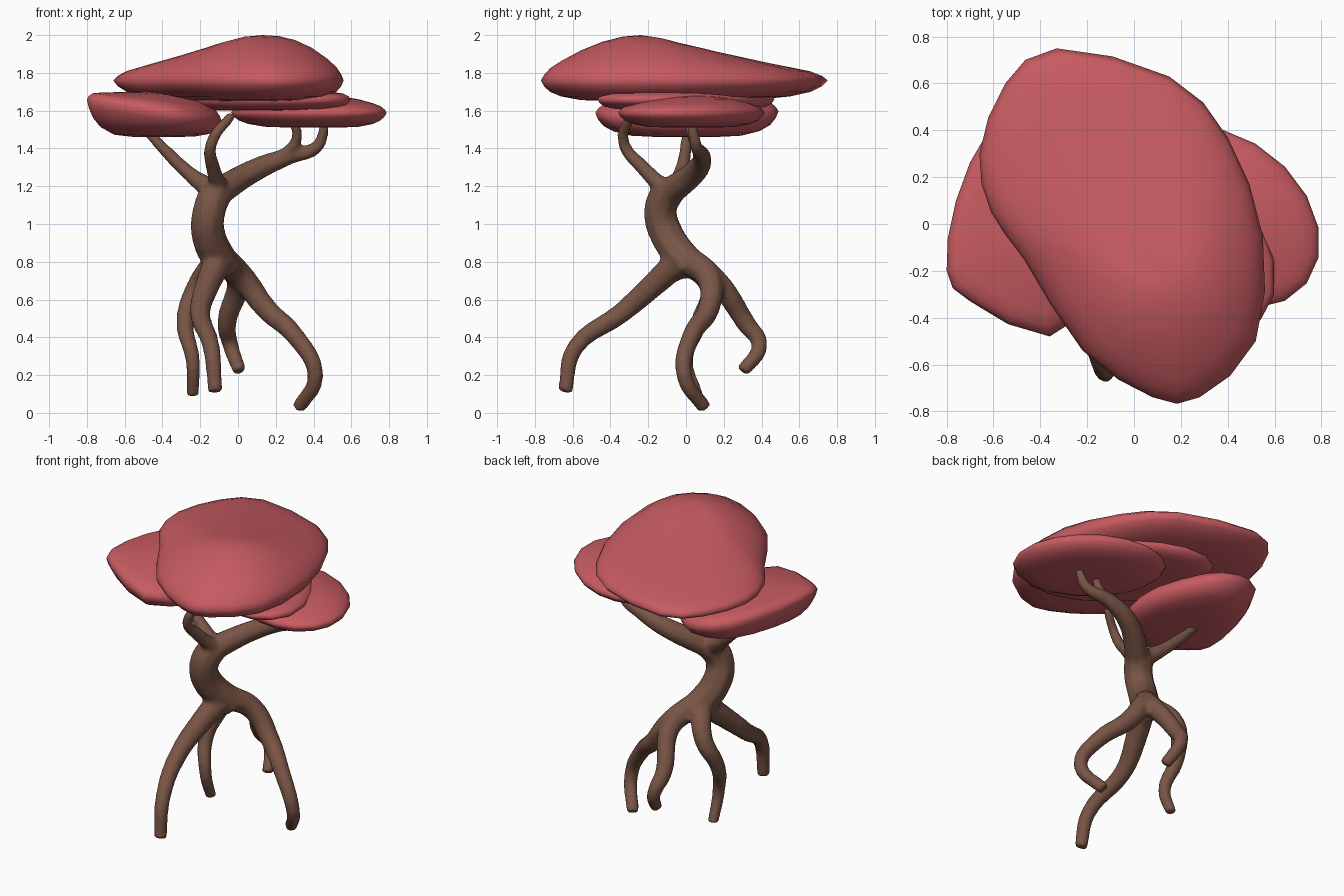
import bpy, bmesh, math

cube = bpy.data.objects.get("Cube")
if cube:
    bpy.data.objects.remove(cube, do_unlink=True)


def material(name, color):
    mat = bpy.data.materials.new(name)
    mat.use_nodes = True
    mat.diffuse_color = color
    mat.node_tree.nodes["Principled BSDF"].inputs["Base Color"].default_value = color
    return mat


bark = material("brown bark", (0.19, 0.09, 0.06, 1))
leaf = material("coral red leaves", (0.57, 0.105, 0.12, 1))


def add_object(name, mesh, mat):
    obj = bpy.data.objects.new(name, mesh)
    bpy.context.collection.objects.link(obj)
    mesh.materials.clear()
    mesh.materials.append(mat)
    mesh.shade_smooth()
    return obj


# Limbs are tapered tubes along smooth paths
curve = bpy.data.curves.new("limb_paths", "CURVE")
curve.dimensions = "3D"
curve.bevel_depth = 1
curve.bevel_resolution = 2
curve.use_fill_caps = True
curve.resolution_u = 5


def limb(start_radius, end_radius, *path):
    spline = curve.splines.new("BEZIER")
    spline.bezier_points.add(len(path) - 1)
    for i, (point, position) in enumerate(zip(spline.bezier_points, path)):
        point.co = position
        point.handle_left_type = point.handle_right_type = "AUTO"
        # thick at the joint, quickly settling to the slim limb
        remaining = 1 - i / (len(path) - 1)
        point.radius = end_radius + (start_radius - end_radius) * remaining ** 1.3


# Trunk
limb(.095, .09, (-.07, .03, .76), (-.16, -.11, .96), (-.15, -.135, 1.08), (-.11, -.09, 1.18))
# Right branch with its side twig
limb(.08, .026, (-.12, -.1, 1.16), (.1, .06, 1.29), (.27, .085, 1.36),
     (.42, .055, 1.41), (.46, .03, 1.53))
limb(.036, .026, (.22, .08, 1.34), (.31, .04, 1.45), (.29, 0, 1.56))
# Left branch and front branch
limb(.065, .026, (-.12, -.09, 1.17), (-.25, -.03, 1.26), (-.51, .01, 1.52))
limb(.05, .027, (-.09, -.11, 1.18), (-.13, -.22, 1.29), (-.14, -.33, 1.43), (-.03, -.29, 1.58))
# Front root
limb(.08, .04, (-.1, -.03, .81), (-.16, -.17, .68), (-.2, -.34, .53),
     (-.14, -.59, .34), (-.12, -.64, .11))
# Left root
limb(.07, .034, (-.11, 0, .81), (-.22, .13, .66), (-.28, .07, .48),
     (-.24, 0, .28), (-.24, .06, .09))
# Back root
limb(.075, .038, (-.07, .02, .8), (0, .16, .7), (-.06, .32, .47),
     (-.04, .39, .36), (.01, .3, .22))
# Right root
limb(.08, .039, (-.08, .01, .81), (.02, .12, .72), (.15, .12, .55),
     (.3, .03, .41), (.41, -.01, .2), (.32, .1, .025))

paths = bpy.data.objects.new("limb_paths", curve)
bpy.context.collection.objects.link(paths)
bpy.context.view_layer.update()
tubes = bpy.data.meshes.new_from_object(paths.evaluated_get(bpy.context.evaluated_depsgraph_get()))
bpy.data.objects.remove(paths, do_unlink=True)

# Weld all limbs into one skin with soft crotches
wood = add_object("trunk_roots_and_branches", tubes, bark)
remesh = wood.modifiers.new("weld", "REMESH")
remesh.mode = "VOXEL"
remesh.voxel_size = 0.014
remesh.use_smooth_shade = True
soften = wood.modifiers.new("soften", "SMOOTH")
soften.factor = 0.5
soften.iterations = 6


def oval(x, y, length, width, turn, count=18):
    """Rotated ellipse outline."""
    c, s = math.cos(math.radians(turn)), math.sin(math.radians(turn))
    points = []
    for i in range(count):
        angle = math.tau * i / count
        u, v = length * math.cos(angle), width * math.sin(angle)
        points.append((x + u * c - v * s, y + u * s + v * c))
    return points


def rounded(points):
    """Closed outline with a smooth extra point between each pair of corners."""
    result = []
    n = len(points)
    for i in range(n):
        a, b, c, d = (points[(i + k) % n] for k in (-1, 0, 1, 2))
        result.append(b)
        result.append(tuple((9 * (b[k] + c[k]) - a[k] - d[k]) / 16 for k in (0, 1)))
    return result


def canopy(name, outline, apex, rim, bottom, dome, lip, slope=0):
    """Leaf pad: rings shrink from a rounded rim to the apex above and a flat belly below."""
    bm = bmesh.new()
    ax, ay, az = apex

    def ring(t, upper):
        verts = []
        roundness = lip * min(1, (1 - t) / .1) ** .5
        for x, y in outline:
            edge = rim + slope * (x - ax) + (roundness if upper else -roundness)
            # short reaches bulge, long reaches run out almost straight
            bulge = min(2.5, max(0.9, dome / math.hypot(x - ax, y - ay)))
            power, pole = (bulge, az) if upper else (5, bottom)
            z = edge + (pole - edge) * (1 - t ** power)
            verts.append(bm.verts.new((ax + (x - ax) * t, ay + (y - ay) * t, z)))
        return verts

    rings = [ring(t, True) for t in (.2, .4, .6, .8, .91, .97, 1)]
    rings += [ring(t, False) for t in (.97, .91, .8, .6, .3)]
    n = len(outline)
    for a, b in zip(rings, rings[1:]):
        for i in range(n):
            j = (i + 1) % n
            bm.faces.new((a[i], a[j], b[j], b[i]))
    for end, z in ((rings[0], az), (rings[-1], bottom)):
        tip = bm.verts.new((ax, ay, z))
        for i in range(n):
            bm.faces.new((end[i], end[(i + 1) % n], tip))
    bmesh.ops.recalc_face_normals(bm, faces=bm.faces)
    mesh = bpy.data.meshes.new(name)
    bm.to_mesh(mesh)
    bm.free()
    add_object(name, mesh, leaf)


# Four overlapping leaf pads
top_outline = rounded([(-.33, .75), (.15, .63), (.4, .37), (.55, -.05), (.52, -.5), (.28, -.74),
                       (.08, -.74), (-.22, -.54), (-.47, -.15), (-.61, .05), (-.66, .3),
                       (-.55, .6)])
left_outline = rounded([(-.8, -.2), (-.7, -.33), (-.36, -.48), (-.13, -.25), (-.09, .08),
                        (-.24, .4), (-.42, .49), (-.62, .4), (-.76, .1)])
canopy("top_canopy", top_outline, (.13, -.24, 2), rim=1.76, bottom=1.65, dome=.98, lip=.032)
canopy("left_canopy", left_outline, (-.44, 0, 1.7),
       rim=1.6, bottom=1.46, dome=.9, lip=.035, slope=-.16)
canopy("right_canopy", oval(.375, .03, .46, .34, -38), (.42, .03, 1.68),
       rim=1.59, bottom=1.51, dome=.9, lip=.02)
canopy("middle_canopy", oval(.13, 0, .58, .34, -45), (.1, -.03, 1.72),
       rim=1.66, bottom=1.6, dome=.9, lip=.028)
